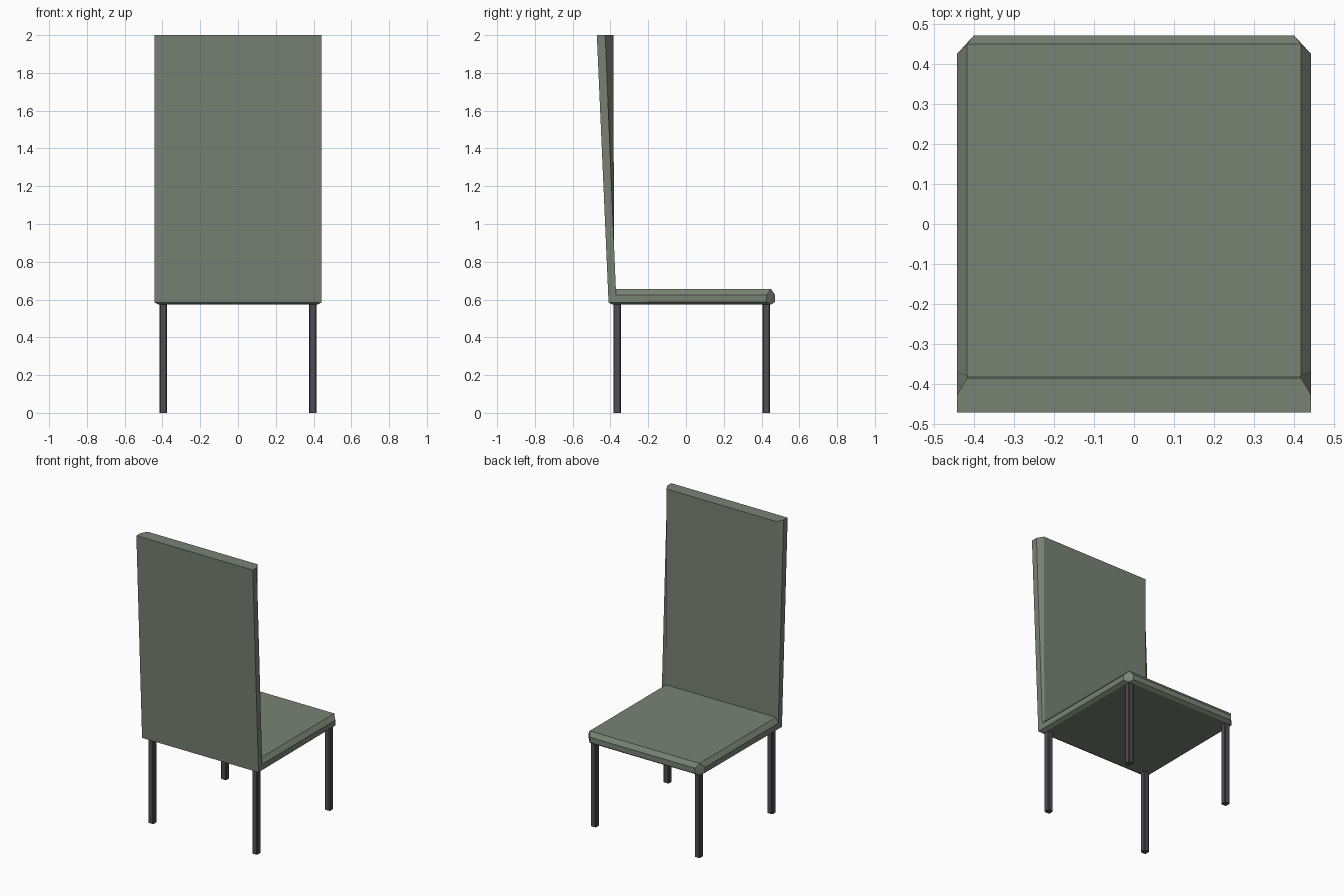
import bpy, bmesh

if "Cube" in bpy.data.objects:
    bpy.data.objects.remove(bpy.data.objects["Cube"])


def material(name, rgb):
    mat = bpy.data.materials.new(name)
    mat.diffuse_color = (*rgb, 1)
    mat.use_nodes = True
    mat.node_tree.nodes["Principled BSDF"].inputs["Base Color"].default_value = mat.diffuse_color
    return mat


def add_object(name, bm, mat):
    bmesh.ops.recalc_face_normals(bm, faces=bm.faces)
    mesh = bpy.data.meshes.new(name)
    bm.to_mesh(mesh)
    bm.free()
    mesh.materials.append(mat)
    obj = bpy.data.objects.new(name, mesh)
    bpy.context.collection.objects.link(obj)
    return obj


fabric = material("green_fabric", (0.19, 0.225, 0.175))
metal = material("dark_metal", (0.08, 0.075, 0.085))

# Upholstered shell: profile points of the right half, mirrored to the left
W, T, C = 0.443, 0.418, 0.40
points = {
    "A": (W, -0.41, 0.585), "B": (W, -0.472, 2.0), "C": (W, -0.428, 2.0),
    "D": (W, -0.37, 0.625), "E": (W, 0.425, 0.625), "F": (W, 0.425, 0.588),
    "G": (T, -0.385, 2.0), "H": (T, -0.38, 0.655), "I": (T, 0.45, 0.655),
    "J": (C, 0.472, 0.625), "K": (C, 0.472, 0.588),
    "L": (T, -0.388, 0.573), "M": (T, 0.45, 0.573),
}
bm = bmesh.new()
right = {k: bm.verts.new(p) for k, p in points.items()}
left = {k: bm.verts.new((-p[0], p[1], p[2])) for k, p in points.items()}

# Flat sides, chamfers and cut front corners
for side in (right, left):
    for face in ("ADCB", "AFED", "CDHG", "DEIH", "EFKJ", "EJI", "FMK", "ALMF"):
        bm.faces.new([side[k] for k in face])

# Strips spanning the width: back, top, backrest front, seat top, front, underside
loop = "ABCGHIJKMLA"
for a, b in zip(loop, loop[1:]):
    bm.faces.new((right[a], right[b], left[b], left[a]))
add_object("seat_and_backrest", bm, fabric)


# Square legs with slightly eased vertical edges
def leg(name, x, y, size=0.04, height=0.58):
    bm = bmesh.new()
    bmesh.ops.create_cube(bm, size=1)
    for v in bm.verts:
        v.co = (x + v.co.x * size, y + v.co.y * size, (v.co.z + 0.5) * height)
    upright = [e for e in bm.edges
               if abs(e.verts[0].co.z - e.verts[1].co.z) > 0.1]
    bmesh.ops.bevel(bm, geom=upright, offset=0.005, segments=1, affect="EDGES")
    add_object(name, bm, metal)


for side, x in (("left", -0.395), ("right", 0.395)):
    leg(f"backrest_leg_{side}", x, -0.365)
    leg(f"seat_edge_leg_{side}", x, 0.425)
